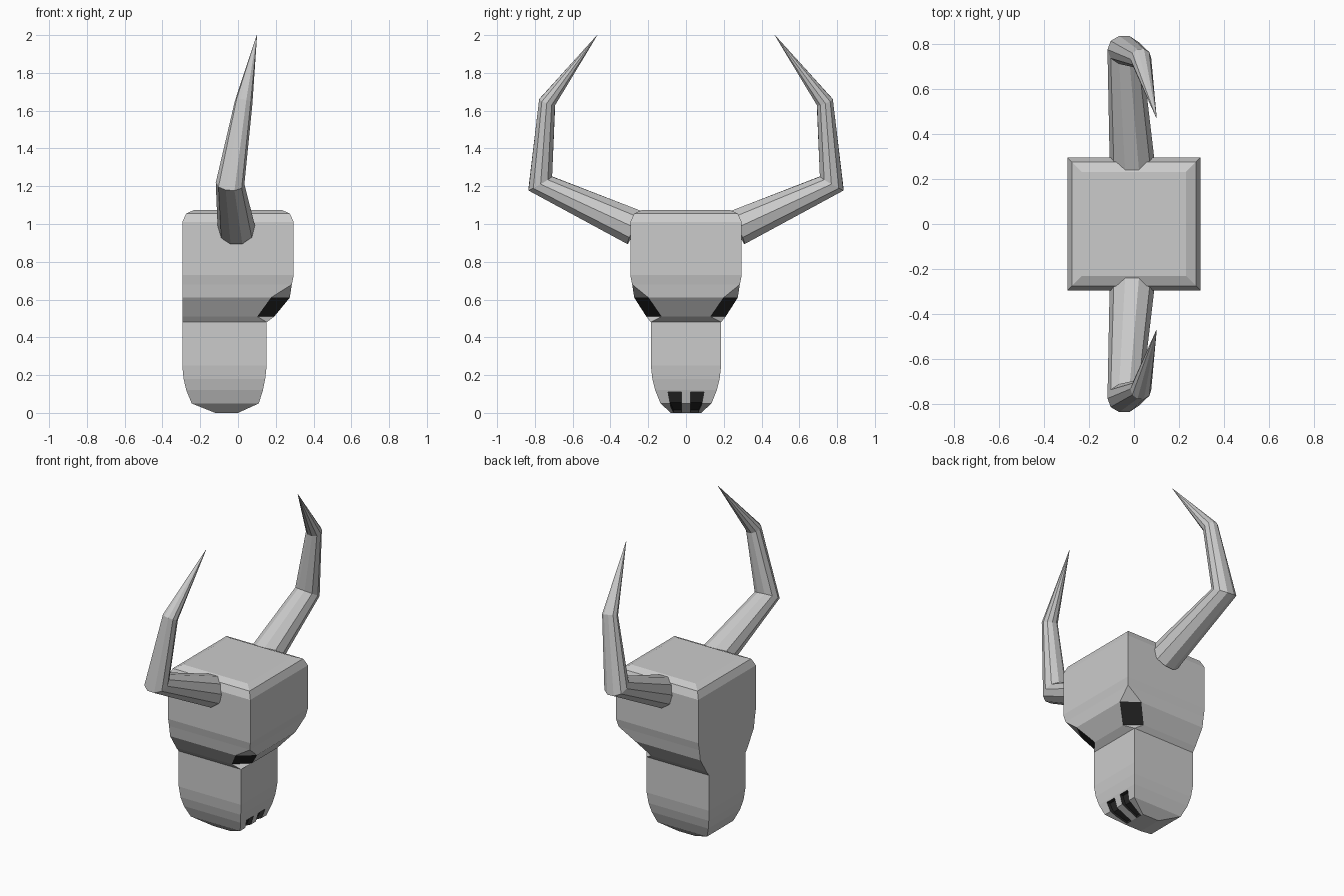
import bpy, bmesh, math
from mathutils import Vector

if "Cube" in bpy.data.objects:
    bpy.data.objects.remove(bpy.data.objects["Cube"])

dark = bpy.data.materials.new("dark")
dark.diffuse_color = (0.02, 0.02, 0.02, 1)
dark.use_nodes = True
dark.node_tree.nodes["Principled BSDF"].inputs["Base Color"].default_value = dark.diffuse_color


def make(name, bm):
    bmesh.ops.recalc_face_normals(bm, faces=bm.faces)
    me = bpy.data.meshes.new(name)
    bm.to_mesh(me)
    bm.free()
    ob = bpy.data.objects.new(name, me)
    bpy.context.collection.objects.link(ob)
    return ob


def skin(bm, rings):
    # loft closed rings and cap both ends
    vr = [[bm.verts.new(p) for p in r] for r in rings]
    n = len(vr[0])
    for a, b in zip(vr, vr[1:]):
        for i in range(n):
            j = (i + 1) % n
            bm.faces.new((a[i], a[j], b[j], b[i]))
    bm.faces.new(vr[0][::-1])
    bm.faces.new(vr[-1])


# Skull: z, back x, front x, half width, corner cut along x and y (eye sockets)
levels = [
    (0.00, -0.12, 0.00, 0.08, 0, 0), (0.05, -0.245, 0.11, 0.135, 0, 0),
    (0.12, -0.274, 0.132, 0.163, 0, 0), (0.18, -0.288, 0.144, 0.178, 0, 0),
    (0.25, -0.295, 0.152, 0.186, 0, 0), (0.48, -0.295, 0.152, 0.186, 0, 0),
    (0.51, -0.295, 0.192, 0.21, 0.09, 0.08), (0.61, -0.295, 0.274, 0.274, 0.10, 0.075),
    (0.68, -0.295, 0.285, 0.285, 0, 0), (0.73, -0.295, 0.295, 0.295, 0, 0),
    (1.01, -0.295, 0.295, 0.295, 0, 0), (1.055, -0.275, 0.275, 0.275, 0, 0),
    (1.075, -0.23, 0.23, 0.23, 0, 0)]
bm = bmesh.new()
skin(bm, [[(b, -w, z), (f - cx, -w, z), (f, cy - w, z),
           (f, w - cy, z), (f - cx, w, z), (b, w, z)]
          for z, b, f, w, cx, cy in levels])
bmesh.ops.remove_doubles(bm, verts=bm.verts, dist=0.001)
bm.normal_update()
for f in bm.faces:
    c = f.calc_center_median()
    if 0.55 < c.z < 0.57 and c.x > 0.1 and abs(c.y) > 0.15:
        f.material_index = 1
skull = make("skull", bm)
skull.data.materials.append(None)
skull.data.materials.append(dark)

# Nostril grooves
profile = [(0.2, 0.11), (0.105, 0.11), (0.085, 0.055), (0.0, 0.014), (0.0, -0.05), (0.2, -0.05)]
bm = bmesh.new()
for s in (-1, 1):
    skin(bm, [[(x, s * y0, z) for x, z in profile] for y0 in (0.025,)] +
         [[(x, s * (0.095 if z > 0.1 else 0.085 if z > 0.03 else 0.065), z) for x, z in profile]])
for f in bm.faces:
    f.material_index = 1
cutter = make("nostril_cutter", bm)
cutter.data.materials.append(None)
cutter.data.materials.append(dark)
cutter.hide_render = True
cutter.hide_viewport = True
cutter.display_type = 'WIRE'
mod = skull.modifiers.new("nostrils", 'BOOLEAN')
mod.operation = 'DIFFERENCE'
mod.solver = 'EXACT'
mod.object = cutter

# Horns: bent tapering tubes
path = [Vector(p) for p in ((-0.008, 0.27, 0.98), (-0.042, 0.772, 1.215),
                            (0.03, 0.735, 1.645), (0.1, 0.47, 2.0))]
radii = [0.1, 0.076, 0.047, 0.001]
for side, label in ((1, "left_horn"), (-1, "right_horn")):
    rings = []
    for i, (p, r) in enumerate(zip(path, radii)):
        t = Vector()
        if i > 0:
            t += (p - path[i - 1]).normalized()
        if i < 3:
            t += (path[i + 1] - p).normalized()
        t.normalize()
        v = Vector((1, 0, 0)).cross(t).normalized()
        u = t.cross(v)
        ring = [p + r * (math.cos(a) * u + math.sin(a) * v)
                for a in (math.tau * k / 10 for k in range(10))]
        rings.append([(q.x, side * q.y, q.z) for q in ring])
    bm = bmesh.new()
    skin(bm, rings)
    make(label, bm)
